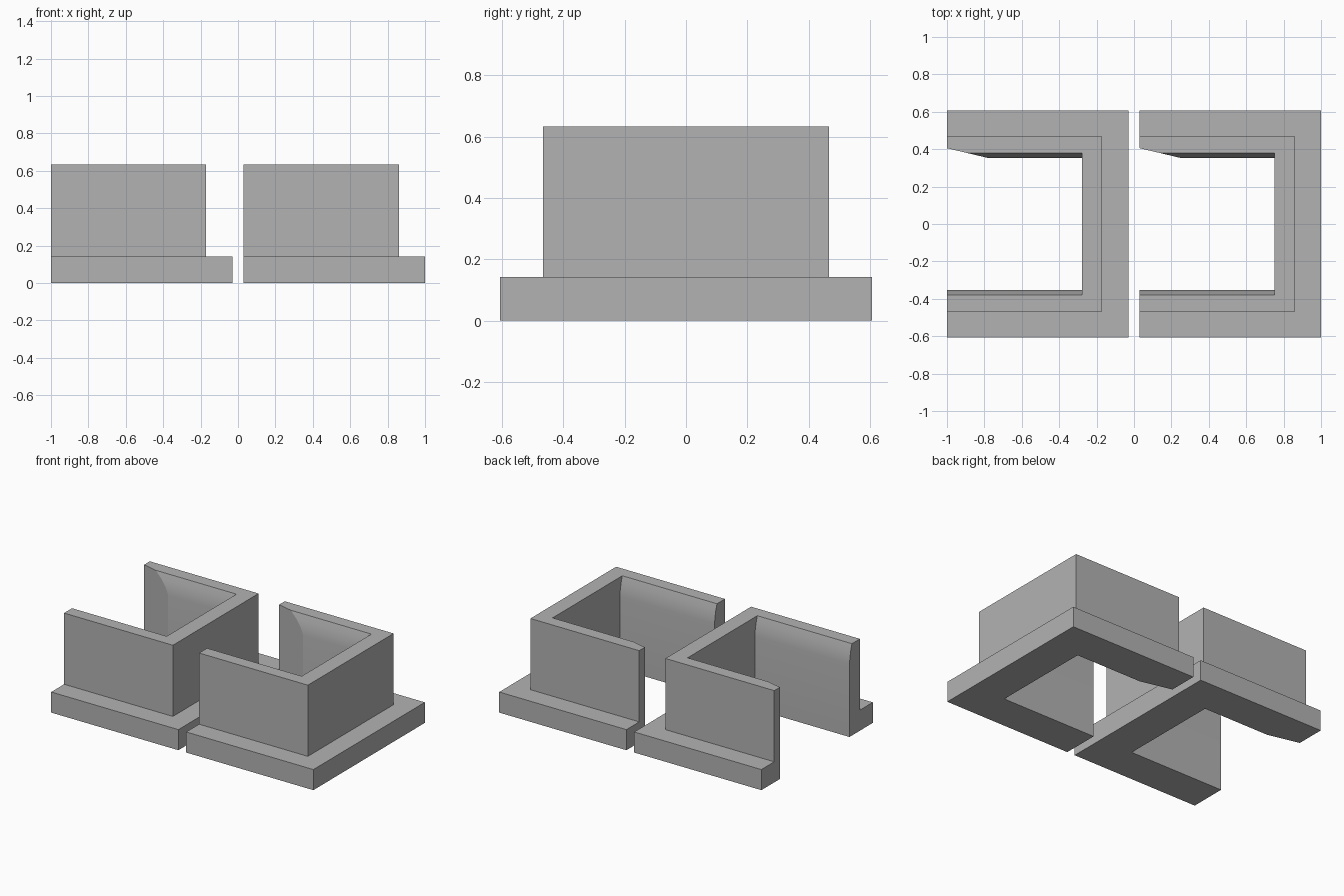
import bpy, bmesh

if "Cube" in bpy.data.objects:
    bpy.data.objects.remove(bpy.data.objects["Cube"])

grey = bpy.data.materials.new("plain grey")
grey.diffuse_color = (0.45, 0.45, 0.45, 1)
grey.use_nodes = True
grey.node_tree.nodes["Principled BSDF"].inputs["Base Color"].default_value = grey.diffuse_color

BASE_H, TOP_H = 0.142, 0.633


def finish(bm, name):
    bmesh.ops.recalc_face_normals(bm, faces=bm.faces)
    me = bpy.data.meshes.new(name)
    bm.to_mesh(me)
    bm.free()
    me.materials.append(grey)
    ob = bpy.data.objects.new(name, me)
    bpy.context.collection.objects.link(ob)
    return ob


def prism(name, points, offset):
    """Closed solid from a planar polygon pushed along an offset."""
    bm = bmesh.new()
    face = bm.faces.new([bm.verts.new(p) for p in points])
    ext = bmesh.ops.extrude_face_region(bm, geom=[face], use_keep_orig=True)
    verts = [v for v in ext["geom"] if isinstance(v, bmesh.types.BMVert)]
    bmesh.ops.translate(bm, verts=verts, vec=offset)
    return finish(bm, name)


def stepped_block(name, x0):
    """Base plate and upright wall as one shell, flush at the open end."""
    bm = bmesh.new()
    rings = []
    for length, half, z in ((0.97, 0.607, 0), (0.97, 0.607, BASE_H),
                            (0.83, 0.467, BASE_H), (0.83, 0.467, TOP_H)):
        rings.append([bm.verts.new((x, y, z)) for x, y in (
            (x0, -half), (x0 + length, -half), (x0 + length, half), (x0, half))])
    for a, b in zip(rings, rings[1:]):
        for i in range(3):
            bm.faces.new((a[i], a[i + 1], b[i + 1], b[i]))
    bm.faces.new(rings[0])
    bm.faces.new(rings[-1])
    bm.faces.new([r[0] for r in rings] + [r[3] for r in reversed(rings)])
    return finish(bm, name)


def cut(ob, cutter):
    mod = ob.modifiers.new("cut", "BOOLEAN")
    mod.operation, mod.solver, mod.object = "DIFFERENCE", "EXACT", cutter
    bpy.context.view_layer.objects.active = ob
    bpy.ops.object.modifier_apply(modifier=mod.name)
    bpy.data.objects.remove(cutter)


for side, x0 in (("left", -1.0), ("right", 0.03)):
    bracket = stepped_block(side + "_bracket", x0)

    # cavity that flares gently towards the rim
    half = [(0.353, -0.1), (0.353, 0.50), (0.358, 0.545),
            (0.367, 0.59), (0.380, TOP_H), (0.402, 0.70)]
    outline = half + [(-y, z) for y, z in reversed(half)]
    cut(bracket, prism("cavity_cutter",
                       [(x0 - 0.1, y, z) for y, z in outline], (0.822, 0, 0)))

    # upright chamfer at the mouth of the back arm
    wedge = [(-0.1, 0.429), (0.30, 0.334), (0.30, 0.2), (-0.1, 0.2)]
    cut(bracket, prism("chamfer_cutter",
                       [(x0 + x, y, -0.1) for x, y in wedge], (0, 0, 1)))

    bpy.ops.object.select_all(action="DESELECT")
    bracket.select_set(True)
    bpy.context.view_layer.objects.active = bracket
    bpy.ops.object.shade_smooth_by_angle(angle=0.2)
